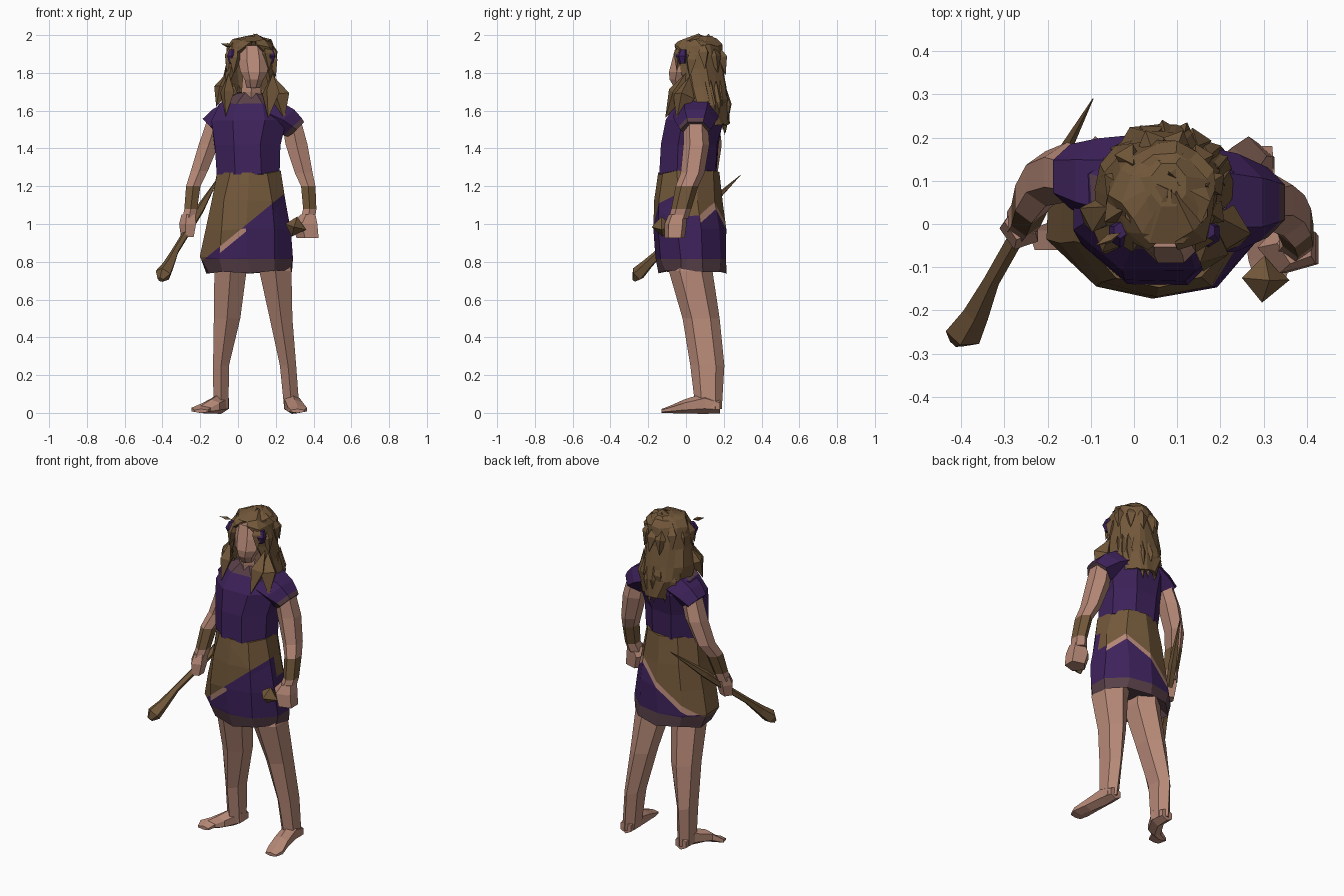
import bpy, bmesh, math, random
from mathutils import Vector

cube = bpy.data.objects.get("Cube")
if cube:
    bpy.data.objects.remove(cube, do_unlink=True)
rng = random.Random(4)


def material(name, rgb):
    m = bpy.data.materials.new(name)
    m.use_nodes = True
    m.diffuse_color = (*rgb, 1)
    bsdf = next(n for n in m.node_tree.nodes if n.type == 'BSDF_PRINCIPLED')
    bsdf.inputs["Base Color"].default_value = (*rgb, 1)
    bsdf.inputs["Roughness"].default_value = 0.9
    return m


SKIN = material("skin", (0.47, 0.25, 0.185))
BROWN = material("brown", (0.17, 0.098, 0.043))
PURPLE = material("purple", (0.048, 0.016, 0.105))
MUTED = material("muted_plum", (0.10, 0.052, 0.065))


def finish(name, bm, mats, rule=None):
    """Turn a bmesh into a flat-shaded object, colouring faces by a rule."""
    bmesh.ops.recalc_face_normals(bm, faces=bm.faces)
    if rule:
        for f in bm.faces:
            f.material_index = rule(f.calc_center_median())
    me = bpy.data.meshes.new(name)
    bm.to_mesh(me)
    bm.free()
    for m in mats:
        me.materials.append(m)
    ob = bpy.data.objects.new(name, me)
    bpy.context.collection.objects.link(ob)
    return ob


def loft(name, rings, n=6, mats=(SKIN,), axis=(0, 0, 1), rule=None,
         jitter=0.0, cuts=(), caps=True):
    """Skin elliptical rings (x, y, z, rx, ry[, front gap in degrees])."""
    rot = Vector((0, 0, 1)).rotation_difference(Vector(axis).normalized())
    bm = bmesh.new()
    loops = []
    is_open = len(rings[0]) > 5
    for r in rings:
        c, rx, ry = Vector(r[:3]), r[3], r[4]
        loop = []
        for i in range(n):
            if is_open:
                gap = math.radians(r[5])
                a = -math.pi / 2 + gap + (2 * math.pi - 2 * gap) * i / (n - 1)
                k = 1
            else:
                a = 2 * math.pi * (i + 0.5) / n
                k = 1 / math.cos(math.pi / n)
            p = Vector((rx * k * math.cos(a), ry * k * math.sin(a), 0))
            wob = Vector([rng.uniform(-jitter, jitter) for _ in range(3)])
            loop.append(bm.verts.new(c + rot @ p + wob))
        loops.append(loop)
    for a, b in zip(loops, loops[1:]):
        for i in range(n - 1 if is_open else n):
            j = (i + 1) % n
            bm.faces.new((a[i], a[j], b[j], b[i]))
    if caps:
        bm.faces.new(loops[0])
        bm.faces.new(loops[-1])
    for co, no in cuts:
        bmesh.ops.bisect_plane(bm, geom=bm.verts[:] + bm.edges[:] + bm.faces[:],
                               plane_co=co, plane_no=no)
    return finish(name, bm, mats, rule)


def spikes(name, items, mat=BROWN, n=4):
    """Tapered tufts, each from a base through a bulge to a tip."""
    bm = bmesh.new()
    for base, tip, r in items:
        base, tip = Vector(base), Vector(tip)
        rot = Vector((0, 0, 1)).rotation_difference((tip - base).normalized())
        mid = base.lerp(tip, 0.45)
        ring = [bm.verts.new(mid + rot @ Vector((r * math.cos(a), r * math.sin(a), 0)))
                for a in [2 * math.pi * i / n for i in range(n)]]
        top, end = bm.verts.new(base), bm.verts.new(tip)
        for i in range(n):
            bm.faces.new((ring[i], ring[(i + 1) % n], end))
            bm.faces.new((ring[(i + 1) % n], ring[i], top))
    return finish(name, bm, (mat,))


# Legs and feet
loft("right_leg", [(-.045, .03, .86, .08, .09), (-.04, .025, .75, .085, .10),
                   (-.058, .08, .5, .07, .085), (-.09, .113, .25, .042, .078),
                   (-.09, .12, .02, .04, .06)])
loft("left_leg", [(.17, .03, .86, .08, .09), (.198, .025, .75, .085, .10),
                  (.228, .08, .5, .06, .085), (.265, .113, .25, .043, .078),
                  (.285, .12, .02, .04, .06)])
for side, ax, tx, ty in (("right", -.09, -.195, -.05), ("left", .285, .315, -.12)):
    loft(side + "_foot", [(ax, .18, .035, .035, .032), (ax, .10, .05, .042, .048),
                          ((ax + tx) / 2, .02 + ty / 4, .034, .045, .032),
                          (tx, ty + .035, .018, .05, .017), (tx, ty - .01, .010, .035, .009)],
         axis=(0, -1, 0))

# Skirt: diagonal wrap, falling again at the back left, over purple with plum hem
RISE, FALL = Vector((-.82, 0, 1)).normalized(), Vector((.9, 0, 1)).normalized()


def skirt_rule(c):
    rise, fall = .96 + .82 * c.x, 1.28 - .9 * c.x
    d = c.z - (min(rise, fall) if c.y > 0 else rise)
    if d > 0:
        return 0
    if d > -.035 and c.z > .83 and (c.y > .10 or (-.12 < c.x < .03 and c.y < 0)):
        return 3
    return 2 if c.z < .815 else 1


loft("wrapped_skirt", [(.055, .01, 1.275, .165, .155), (.055, .01, 1.12, .20, .172),
                       (.05, .015, .97, .225, .183), (.045, .025, .82, .24, .182),
                       (.06, .035, .745, .222, .172), (.05, .03, .80, .17, .13)],
     n=10, mats=(BROWN, PURPLE, MUTED, SKIN), rule=skirt_rule, jitter=.008,
     cuts=[((0, 0, .96), RISE), ((0, 0, .925), RISE), ((0, 0, 1.28), FALL),
           ((0, 0, 1.245), FALL), ((0, 0, .815), (0, 0, 1)), ((0, 0, 0), (0, 1, 0))])

# Tunic with plum collar, sleeves with a plum hem at the front left
loft("tunic", [(.055, .01, 1.265, .163, .150), (.05, .02, 1.42, .172, .148),
               (.06, .045, 1.55, .20, .15), (.065, .065, 1.635, .165, .125),
               (.07, .05, 1.695, .075, .08)],
     n=8, mats=(PURPLE, MUTED), jitter=.005, rule=lambda c: int(c.z > 1.65 and c.y < .09))
loft("left_sleeve", [(.15, .055, 1.59, .09, .11), (.24, .05, 1.55, .08, .098),
                     (.29, .05, 1.515, .066, .078), (.31, .05, 1.50, .056, .07)],
     axis=(.7, 0, -.7), mats=(PURPLE, MUTED),
     rule=lambda c: int(c.x - c.z > -1.215 and c.y < .08))
loft("right_sleeve", [(-.01, .09, 1.59, .08, .10), (-.085, .10, 1.555, .072, .085),
                      (-.147, .11, 1.515, .058, .065)],
     axis=(-.7, 0, -.7), mats=(PURPLE,))

# Arms, coloured with bracers by height
bracer = lambda c: int(1.08 < c.z < 1.2)
loft("left_arm", [(.28, .05, 1.56, .05, .055), (.31, .055, 1.42, .058, .06),
                  (.348, .035, 1.27, .047, .055), (.372, .005, 1.2, .038, .052),
                  (.38, -.025, 1.08, .035, .046), (.37, -.04, 1.03, .038, .045)],
     mats=(SKIN, BROWN), rule=bracer)
loft("left_hand", [(.375, -.045, 1.05, .035, .04), (.36, -.055, 1.0, .06, .05),
                   (.375, -.06, .925, .052, .045)], n=5)
loft("right_arm", [(-.11, .11, 1.56, .05, .055), (-.155, .12, 1.42, .053, .06),
                   (-.205, .105, 1.28, .045, .055), (-.237, .06, 1.2, .038, .05),
                   (-.25, .02, 1.08, .034, .042), (-.26, .005, 1.03, .034, .04)],
     mats=(SKIN, BROWN), rule=bracer)
loft("right_hand", [(-.26, .005, 1.05, .032, .035), (-.262, -.01, 1.0, .04, .042),
                    (-.265, -.02, .93, .03, .033)], n=5)

# Held club with a long pointed tail, and a small pouch at the other hand
loft("club", [(-.41, -.275, .705, .014, .012), (-.395, -.255, .735, .036, .032),
              (-.365, -.205, .785, .026, .024), (-.33, -.13, .86, .016, .016),
              (-.262, -.01, .97, .016, .016), (-.20, .10, 1.08, .02, .02),
              (-.095, .29, 1.26, .001, .001)], n=5, mats=(BROWN,), axis=(.31, .56, .54))
spikes("hand_pouch", [((.25, -.125, 1.0), (.36, -.13, .97), .055)])

# Neck and head, with the jaw pushed forward
loft("neck", [(.07, .04, 1.64, .06, .07), (.07, .025, 1.70, .052, .065),
              (.075, .02, 1.78, .05, .055)])
loft("head", [(.08, -.025, 1.72, .035, .035), (.085, -.035, 1.765, .05, .052),
              (.085, -.02, 1.805, .072, .07), (.08, -.003, 1.87, .08, .07),
              (.075, .015, 1.945, .068, .068)], n=8)

# Hair shell, open at the face
hair = loft("hair", [(.08, .10, 2.0, .02, .03, 5), (.075, .065, 1.975, .095, .10, 5),
                     (.07, .06, 1.94, .12, .125, 20), (.065, .06, 1.89, .125, .135, 46),
                     (.06, .06, 1.82, .13, .14, 52), (.06, .075, 1.72, .15, .145, 54),
                     (.07, .095, 1.63, .155, .135, 60), (.085, .14, 1.53, .105, .085, 75)],
            n=14, mats=(BROWN,), jitter=.012, caps=False)
mod = hair.modifiers.new("thickness", 'SOLIDIFY')
mod.thickness = .02
loft("hair_crown", [(.08, .09, 1.995, .04, .05), (.075, .06, 1.965, .095, .105)],
     n=8, mats=(BROWN,))

# Loose locks: broad front falls, ragged back ends and a few crown tufts
locks = [((.185, .0, 1.80), (.16, -.11, 1.56), .05),
         ((.19, .02, 1.78), (.245, -.05, 1.55), .06),
         ((-.05, .0, 1.80), (-.065, -.07, 1.57), .04),
         ((-.06, .04, 1.80), (-.115, .0, 1.62), .045),
         ((-.03, -.02, 1.94), (-.09, -.05, 1.955), .012)]
for i in range(11):
    a = math.radians(5 + 17 * i)
    x, y = .075 + .13 * math.cos(a), .09 + .11 * math.sin(a)
    locks.append(((x, y, 1.76), (x * .85 + .01, y + .01, 1.47 + rng.uniform(0, .12)), .038))
for i in range(10):
    a = math.radians(-45 + 30 * i)
    x, y = .07 + .10 * math.cos(a), .06 + .11 * math.sin(a)
    z = 1.945 + rng.uniform(-.03, .02)
    locks.append(((x, y, z + .02),
                  (x + .035 * math.cos(a), y + .045 * math.sin(a), z - .14), .035))
spikes("hair_locks", locks)

# Purple temple ornaments
for name, x in (("right_temple_ornament", -.032), ("left_temple_ornament", .172)):
    loft(name, [(x, -.018, 1.85, .014, .016), (x, -.022, 1.89, .026, .028),
                (x, -.015, 1.925, .014, .016)], mats=(PURPLE,))
